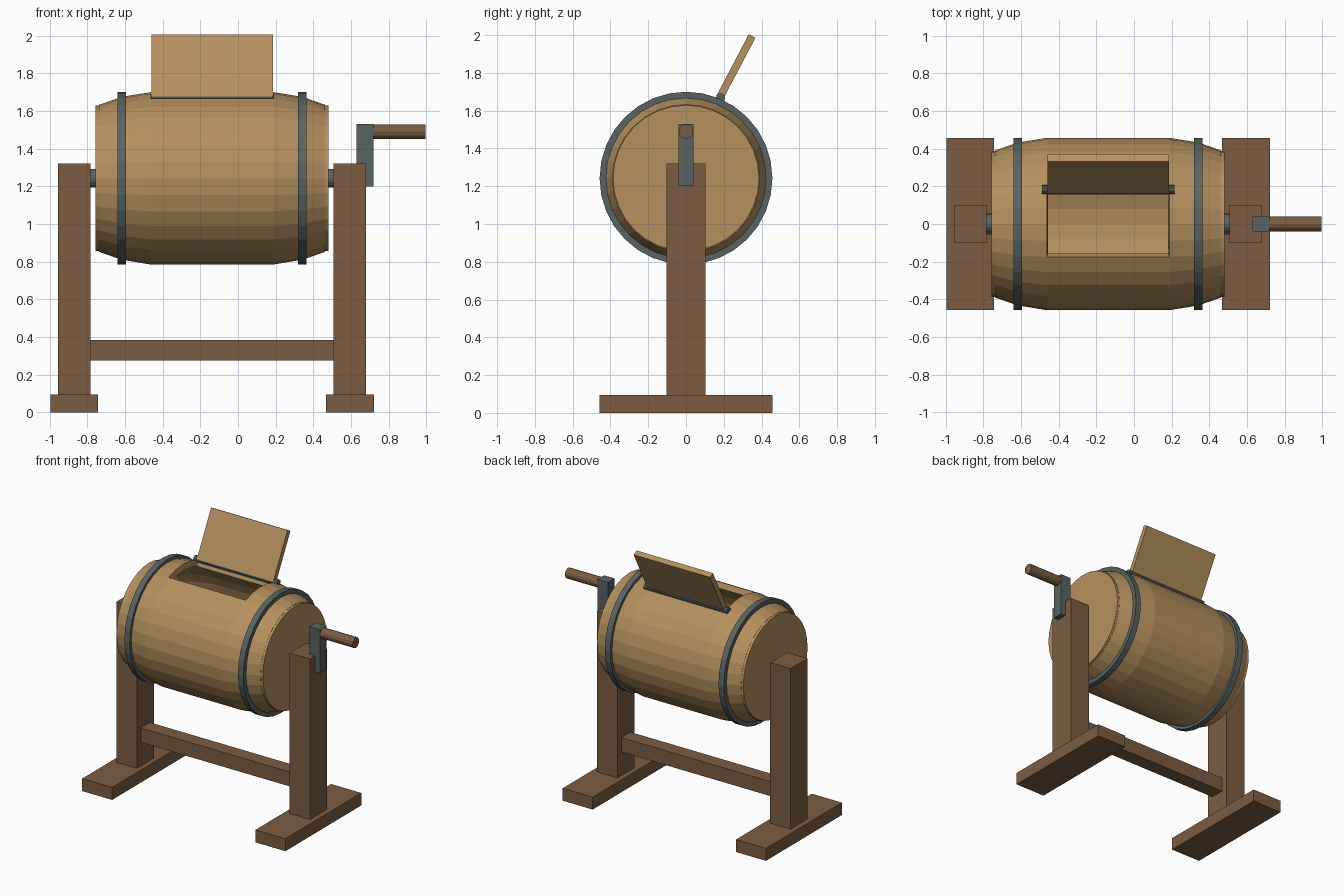
import bpy, bmesh
from math import sin, cos, pi, atan2
from mathutils import Matrix

if "Cube" in bpy.data.objects:
    bpy.data.objects.remove(bpy.data.objects["Cube"])

CX, CZ, SIDES = -0.1375, 1.2425, 32   # barrel centre and facet count


def material(name, rgb):
    m = bpy.data.materials.new(name)
    m.diffuse_color = (*rgb, 1)
    m.use_nodes = True
    m.node_tree.nodes["Principled BSDF"].inputs["Base Color"].default_value = m.diffuse_color
    return m


LIGHT = material("light_wood", (0.46, 0.28, 0.115))
DARK = material("dark_wood", (0.20, 0.108, 0.053))
IRON = material("iron", (0.10, 0.127, 0.122))


def finish(name, bm, mat):
    bmesh.ops.recalc_face_normals(bm, faces=bm.faces)
    me = bpy.data.meshes.new(name)
    bm.to_mesh(me)
    bm.free()
    me.materials.append(mat)
    ob = bpy.data.objects.new(name, me)
    bpy.context.collection.objects.link(ob)
    return ob


def box(name, x, y, z, mat):
    bm = bmesh.new()
    size = [b - a for a, b in (x, y, z)]
    mid = [(a + b) / 2 for a, b in (x, y, z)]
    bmesh.ops.create_cube(bm, size=1, matrix=Matrix.Translation(mid) @ Matrix.Diagonal((*size, 1)))
    return finish(name, bm, mat)


def rod(name, x0, x1, r, y, z, mat, sides=12):
    bm = bmesh.new()
    bmesh.ops.create_cone(bm, cap_ends=True, segments=sides, radius1=r, radius2=r, depth=x1 - x0,
                          matrix=Matrix.Translation(((x0 + x1) / 2, y, z)) @ Matrix.Rotation(pi / 2, 4, 'Y'))
    return finish(name, bm, mat)


def lathe(name, profile, mat, closed=False, skip=lambda i, s: False):
    """Revolve (x, radius) points about the barrel axis."""
    bm = bmesh.new()
    rings = [[bm.verts.new((CX + x, r * cos(2 * pi * s / SIDES), CZ + r * sin(2 * pi * s / SIDES)))
              for s in range(SIDES)] for x, r in profile]
    for i in range(len(rings) if closed else len(rings) - 1):
        a, b = rings[i], rings[(i + 1) % len(rings)]
        for s in range(SIDES):
            if not skip(i, s):
                t = (s + 1) % SIDES
                bm.faces.new((a[s], a[t], b[t], b[s]))
    return finish(name, bm, mat)


# Barrel shell with the loading hatch left open in its straight middle
half = [(0.325, 0.4575), (0.48, 0.432), (0.60, 0.39)]
profile = [(-x, r) for x, r in reversed(half)] + half
top = SIDES // 4
barrel = lathe("barrel_shell", profile, LIGHT, skip=lambda i, s: i == 2 and top - 2 <= s < top + 2)
wall = barrel.modifiers.new("wall", 'SOLIDIFY')
wall.thickness = 0.045
wall.offset = -1

# Mirrored parts: heads, hoops, axle stubs, posts and feet
for side, d in (("left", -1), ("right", 1)):
    def span(a, b):
        return tuple(sorted((CX + d * a, CX + d * b)))
    rod(f"barrel_head_{side}", *span(0.575, 0.6175), 0.387, 0, CZ, LIGHT, SIDES)
    lathe(f"hoop_{side}", [(d * 0.457, 0.41), (d * 0.457, 0.4575), (d * 0.502, 0.4575), (d * 0.502, 0.41)],
          IRON, closed=True)
    rod(f"axle_{side}", *span(0.61, 0.70), 0.05, 0, CZ, IRON, 16)
    box(f"post_{side}", span(0.645, 0.817), (-0.102, 0.102), (0.09, 1.32), DARK)
    box(f"foot_{side}", span(0.605, 0.858), (-0.4575, 0.4575), (0, 0.095), DARK)

# Stretcher between the posts
box("stretcher", (CX - 0.65, CX + 0.65), (-0.055, 0.055), (0.275, 0.385), DARK)

# Open lid and its hinge
lid = box("lid", (CX - 0.3225, CX + 0.3225), (-0.02, 0.02), (0, 0.37), LIGHT)
lid.location = (0, 0.178, 1.668)
lid.rotation_euler = (-atan2(0.172, 0.327), 0, 0)
rod("hinge_rod", CX - 0.352, CX + 0.352, 0.024, 0.183, 1.668, IRON, 10)

# Crank
box("crank_arm", (0.63, 0.72), (-0.04, 0.04), (1.20, 1.53), IRON)
rod("crank_handle", 0.70, 0.995, 0.039, 0, 1.49, DARK, 12)
